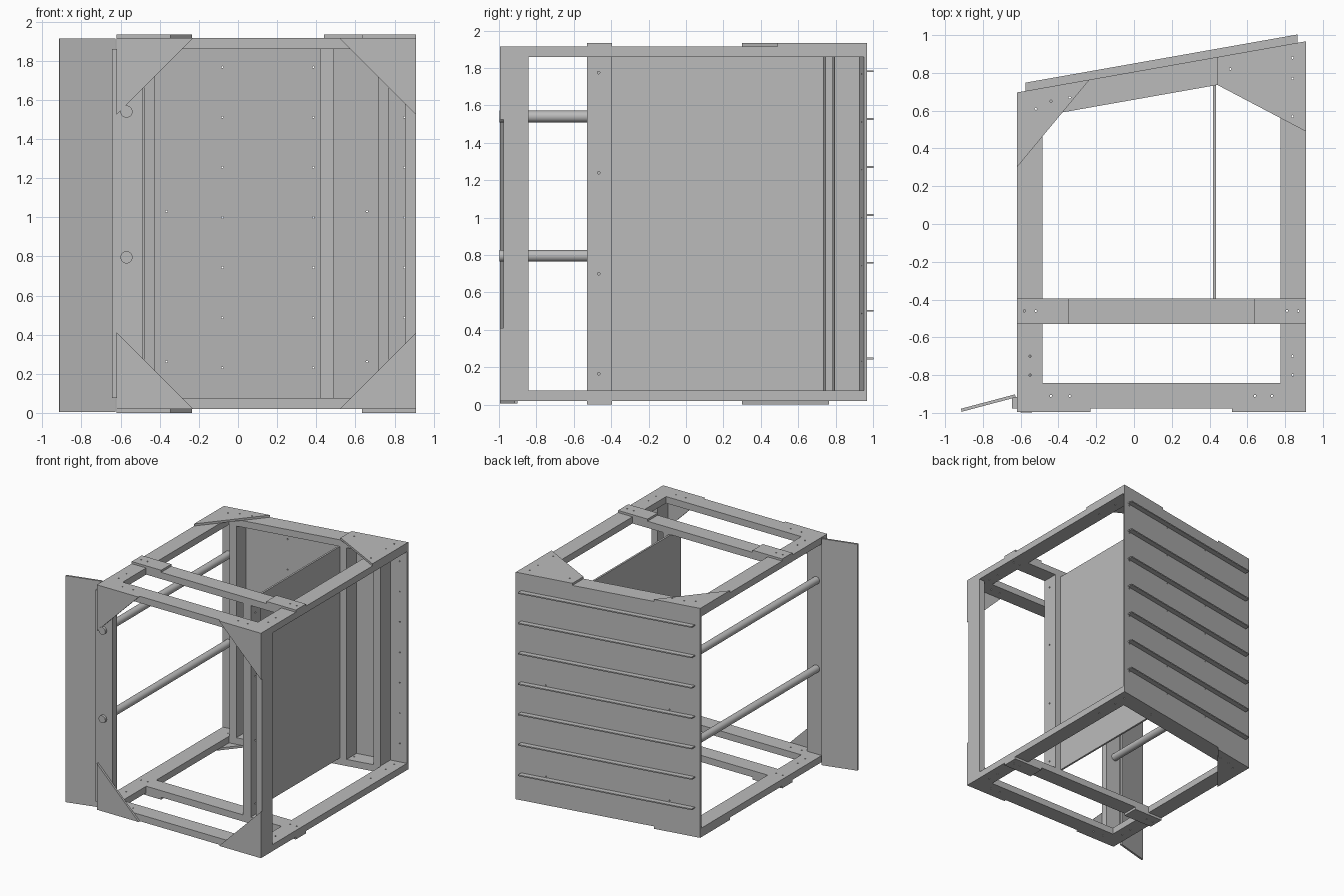
import bpy
import bmesh
from math import radians
from mathutils import Matrix, Vector

default_cube = bpy.data.objects.get("Cube")
if default_cube:
    bpy.data.objects.remove(default_cube, do_unlink=True)

grey = bpy.data.materials.new("plain_grey")
grey.use_nodes = True
grey.diffuse_color = (0.5, 0.5, 0.5, 1)
grey.node_tree.nodes["Principled BSDF"].inputs["Base Color"].default_value = (0.5, 0.5, 0.5, 1)

# Shared dimensions
LEFT, RIGHT, FRONT = -0.62, 0.91, -0.977
WIDE, THICK, PLY = 0.135, 0.056, 0.018
BOTTOM, TOP = 0.02, 1.915
POST_LOW, POST_HIGH = BOTTOM + THICK, TOP - THICK


def add_mesh(name, bm):
    bmesh.ops.recalc_face_normals(bm, faces=bm.faces)
    mesh = bpy.data.meshes.new(name)
    bm.to_mesh(mesh)
    bm.free()
    mesh.materials.append(grey)
    obj = bpy.data.objects.new(name, mesh)
    bpy.context.collection.objects.link(obj)
    return obj


def prism(name, outline, low, high, axis="z"):
    """Extrude an outline along z (points are x, y) or along y (points are x, z)."""
    bm = bmesh.new()
    place = (lambda a, b, t: (a, b, t)) if axis == "z" else (lambda a, b, t: (a, t, b))
    face = bm.faces.new([bm.verts.new(place(a, b, low)) for a, b in outline])
    moved = bmesh.ops.extrude_face_region(bm, geom=[face])["geom"]
    shift = Vector(place(0, 0, high - low))
    bmesh.ops.translate(bm, vec=shift, verts=[v for v in moved if isinstance(v, bmesh.types.BMVert)])
    return add_mesh(name, bm)


def box(name, x0, x1, y0, y1, z0, z1):
    return prism(name, [(x0, y0), (x1, y0), (x1, y1), (x0, y1)], z0, z1)


def back(x, inset=0.0):
    """Depth of the slanted back face at x."""
    return 0.806 + 0.177 * x - inset


def slanted(name, x0, x1, outer, inner, z0, z1):
    return prism(name, [(x0, back(x0, inner)), (x1, back(x1, inner)),
                        (x1, back(x1, outer)), (x0, back(x0, outer))], z0, z1)


def rods(name, ends, radius, sides):
    """One mesh of round bars between pairs of points."""
    bm = bmesh.new()
    for a, b in ends:
        a, b = Vector(a), Vector(b)
        turn = (b - a).to_track_quat("Z", "Y").to_matrix().to_4x4()
        bmesh.ops.create_cone(bm, cap_ends=True, segments=sides, radius1=radius, radius2=radius,
                              depth=(b - a).length, matrix=Matrix.Translation((a + b) / 2) @ turn)
    return add_mesh(name, bm)


def drill(targets, cutter):
    for obj in targets:
        mod = obj.modifiers.new("screw_holes", "BOOLEAN")
        mod.operation, mod.solver, mod.object = "DIFFERENCE", "EXACT", cutter
        bpy.context.view_layer.objects.active = obj
        bpy.ops.object.modifier_apply(modifier=mod.name)
    bpy.data.objects.remove(cutter, do_unlink=True)


# Top and bottom frames
INNER = PLY + WIDE - 0.005
CROSS0, CROSS1 = -0.53, -0.395
level_parts = []
for level, z in (("bottom", BOTTOM), ("top", POST_HIGH)):
    z1 = z + THICK
    rail_front = FRONT + WIDE
    level_parts.append(box(level + "_front_rail", LEFT, RIGHT, FRONT, rail_front, z, z1))
    for side, x0, x1 in (("right", LEFT, LEFT + WIDE), ("left", RIGHT - WIDE, RIGHT)):
        level_parts.append(prism(f"{level}_{side}_rail", [
            (x0, rail_front), (x1, rail_front), (x1, back(x1, INNER)), (x0, back(x0, INNER))], z, z1))
    level_parts.append(box(level + "_cross_rail", LEFT + WIDE, RIGHT - WIDE, CROSS0, CROSS1, z, z1))
    level_parts.append(slanted(level + "_back_rail", LEFT, RIGHT, 0.016, INNER, z, z1))

    # Joining plates and corner gussets outside each frame
    p0, p1 = (0, BOTTOM) if level == "bottom" else (TOP, TOP + PLY)
    for side, x0, x1 in (("right", LEFT, -0.345), ("left", 0.635, RIGHT)):
        level_parts.append(box(f"{level}_{side}_joining_plate", x0, x1, CROSS0, CROSS1, p0, p1))
    level_parts.append(prism(level + "_back_right_gusset", [
        (LEFT, 0.3), (-0.235, back(-0.235)), (LEFT, back(LEFT))], p0, p1))
    if level == "top":
        level_parts.append(prism("top_back_left_gusset", [
            (0.44, 0.737), (RIGHT, 0.49), (RIGHT, back(RIGHT)), (0.44, back(0.44))], p0, p1))

# Triangular front gussets
SPAN = 0.39
for side, x, dx in (("right", LEFT, SPAN), ("left", RIGHT, -SPAN)):
    for level, z, dz in (("bottom", BOTTOM, SPAN), ("top", TOP, -SPAN)):
        prism(f"front_{level}_{side}_gusset", [(x, z), (x + dx, z), (x, z + dz)],
              FRONT - PLY, FRONT, "y")

# Upright posts
front_right_post = box("front_right_post", LEFT, LEFT + WIDE, FRONT, FRONT + THICK, POST_LOW, POST_HIGH)
box("front_left_post", RIGHT - THICK, RIGHT, FRONT, FRONT + WIDE, POST_LOW, POST_HIGH)
partition_post = box("partition_front_post", 0.435, 0.49, CROSS0, CROSS1, POST_LOW, POST_HIGH)
for name, x in (("back_right_post", -0.48), ("partition_back_post", 0.435), ("back_left_post", 0.715)):
    slanted(name, x, x + THICK, 0.016, INNER, POST_LOW, POST_HIGH)

# Partition panel and slanted back sheet
partition = prism("partition_panel", [(0.419, CROSS0), (0.435, CROSS0), (0.435, back(0.435, INNER)),
                                      (0.419, back(0.419, INNER))], POST_LOW, POST_HIGH)
back_sheet = slanted("back_sheet", LEFT, RIGHT, 0, 0.016, BOTTOM, TOP)

# Thin slats across the back
slat_heights = [0.246 + 0.256 * i for i in range(7)]
for i, z in enumerate(slat_heights):
    slanted(f"back_slat_{i + 1}", -0.575, 0.865, -0.044, 0, z - 0.005, z + 0.005)

# Hanging rods through the front post
ROD_X = -0.57
rod_ends = [((ROD_X, FRONT - 0.02, z), (ROD_X, back(ROD_X, 0.012), z)) for z in (0.795, 1.54)]
rod_set = rods("hanging_rods", rod_ends, 0.031, 32)
bpy.ops.object.select_all(action="DESELECT")
rod_set.select_set(True)
bpy.context.view_layer.objects.active = rod_set
bpy.ops.object.shade_smooth_by_angle(angle=radians(35))

# Hinge strip and half-open flap
box("hinge_strip", -0.645, LEFT, -0.977, -0.915, POST_LOW, POST_HIGH)
prism("side_flap", [(-0.912, -0.994), (-0.626, -0.918), (-0.63, -0.902), (-0.916, -0.978)], 0.005, 1.913)

# Screw holes through frames and plates
spots = [(x, -0.46) for x in (-0.58, -0.52, 0.81, 0.87)]
spots += [(x, -0.91) for x in (-0.44, -0.34, 0.64, 0.73)]
spots += [(x, y) for x in (-0.55, 0.84) for y in (-0.8, -0.7)]
spots += [(-0.52, 0.61), (-0.44, 0.65), (-0.34, 0.67), (0.84, 0.57), (0.84, 0.77), (0.84, 0.88), (0.51, 0.82)]
drill(level_parts, rods("frame_drill", [((x, y, -1), (x, y, 3)) for x, y in spots], 0.006, 10))

# Screw holes through the partition post and the back sheet
drill([partition_post], rods("post_drill", [((0.4, -0.467, z), (0.6, -0.467, z))
                                            for z in (0.165, 0.7, 1.24, 1.775)], 0.007, 10))
holes = [(x, z - 0.015) for x in (-0.08, 0.385, 0.85) for z in slat_heights]
holes += [(x, z) for x in (-0.365, 0.66) for z in (0.262, 1.03)]
drill([back_sheet], rods("sheet_drill", [((x, 0.5, z), (x, 1.2, z)) for x, z in holes], 0.005, 10))
